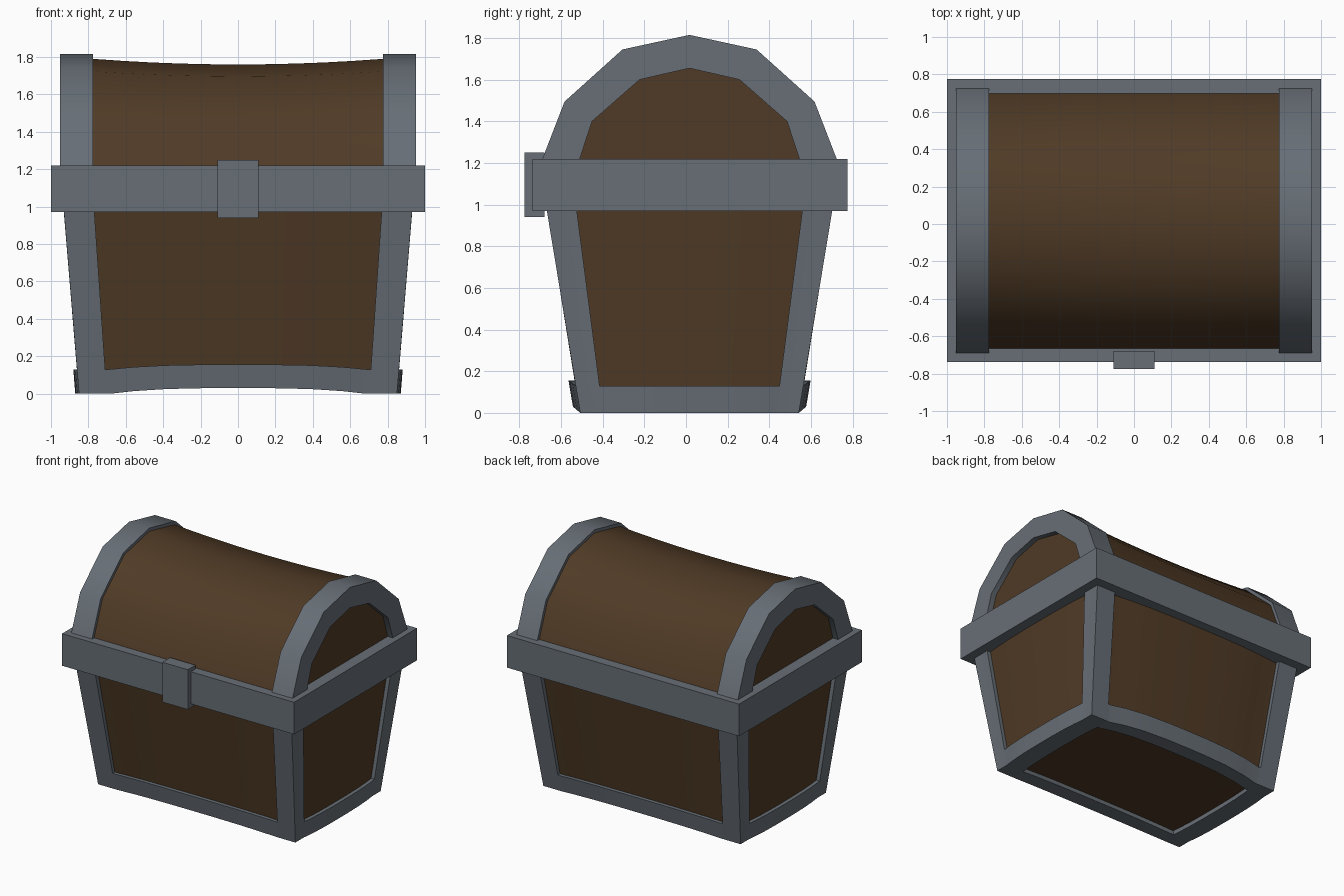
import bpy, bmesh, math

if "Cube" in bpy.data.objects:
    bpy.data.objects.remove(bpy.data.objects["Cube"])


def material(name, rgb):
    m = bpy.data.materials.new(name)
    m.use_nodes = True
    m.diffuse_color = (*rgb, 1)
    m.node_tree.nodes["Principled BSDF"].inputs["Base Color"].default_value = (*rgb, 1)
    return m


IRON = material("grey iron", (0.135, 0.156, 0.180))
WOOD = material("brown wood", (0.080, 0.043, 0.019))
MID_Y = 0.017


def finish(name, bm, mat):
    bmesh.ops.recalc_face_normals(bm, faces=bm.faces)
    mesh = bpy.data.meshes.new(name)
    bm.to_mesh(mesh)
    bm.free()
    mesh.materials.append(mat)
    ob = bpy.data.objects.new(name, mesh)
    bpy.context.collection.objects.link(ob)
    bpy.ops.object.select_all(action='DESELECT')
    ob.select_set(True)
    bpy.context.view_layer.objects.active = ob
    bpy.ops.object.shade_smooth_by_angle(angle=math.radians(32))
    return ob


def block(bm, lo, hi):
    verts = bmesh.ops.create_cube(bm, size=1)["verts"]
    for v in verts:
        for i in range(3):
            v.co[i] = hi[i] if v.co[i] > 0 else lo[i]


def bow(t):
    return max(0, 1 - abs(t / 0.8) ** 3)


def warp(co):
    """Taper the unit-wide chest body and bow its sides outward."""
    u, v, z = co
    x = u * (0.85 + 0.083 * z + 0.02 * bow(v))
    y = MID_Y + v * (0.525 + 0.165 * z + 0.035 * bow(u))
    return x, y, z + 0.03 * bow(u) * (1 - z)


def body_part(name, lo, hi, mat):
    bm = bmesh.new()
    block(bm, lo, hi)
    for axis in (0, 1):
        normal = [0, 0, 0]
        normal[axis] = 1
        for c in (0.2, 0.45, 0.65, 0.8, 0):
            for s in (-1, 1):
                point = [0, 0, 0]
                point[axis] = s * c
                if lo[axis] < s * c < hi[axis]:
                    bmesh.ops.bisect_plane(bm, geom=bm.verts[:] + bm.edges[:] + bm.faces[:],
                                           plane_co=point, plane_no=normal)
    for v in bm.verts:
        v.co = warp(v.co)
    return finish(name, bm, mat)


def loft(name, sections, mat):
    bm = bmesh.new()
    rings = [[bm.verts.new(p) for p in s] for s in sections]
    n = len(rings[0])
    for a, b in zip(rings, rings[1:]):
        for i in range(n):
            j = (i + 1) % n
            bm.faces.new((a[i], a[j], b[j], b[i]))
    bm.faces.new(rings[0])
    bm.faces.new(rings[-1])
    return finish(name, bm, mat)


def box(name, lo, hi, mat):
    bm = bmesh.new()
    block(bm, lo, hi)
    return finish(name, bm, mat)


def mirrored(half):
    return [(-y, z) for y, z in half] + [p for p in reversed(half[:-1])]


# Wooden body, recessed behind the iron frame
body_part("body", (-0.967, -0.95, 0.035), (0.967, 0.95, 1), WOOD)

# Corner posts and bottom rails
PU, PV, RAIL = 0.825, 0.79, 0.13
for sx, side in ((1, "left"), (-1, "right")):
    u0, u1 = sorted((sx * PU, sx))
    body_part(side + "_bottom_rail", (u0, -PV, 0), (u1, PV, RAIL), IRON)
    for sy, end in ((-1, "front"), (1, "back")):
        v0, v1 = sorted((sy * PV, sy))
        body_part(f"{end}_{side}_post", (u0, v0, 0), (u1, v1, 1), IRON)
for sy, end in ((-1, "front"), (1, "back")):
    v0, v1 = sorted((sy * PV, sy))
    body_part(end + "_bottom_rail", (-PU, v0, 0), (PU, v1, RAIL), IRON)

# Belt round the rim, and the clasp
box("belt", (-1, -0.737, 0.97), (1, 0.775, 1.22), IRON)
box("clasp", (-0.11, -0.775, 0.94), (0.11, -0.68, 1.25), IRON)

# Lid arches at both ends
outer = mirrored([(0.722, 1.18), (0.60, 1.495), (0.322, 1.745), (0, 1.815)])
inner = mirrored([(0.54, 1.18), (0.468, 1.40), (0.24, 1.60), (0, 1.655)])
for s, side in ((1, "left"), (-1, "right")):
    a, b = s * 0.775, s * 0.953
    loft(side + "_lid_arch",
         [[(a, MID_Y + p[0], p[1]), (b, MID_Y + p[0], p[1]),
           (b, MID_Y + q[0], q[1]), (a, MID_Y + q[0], q[1])]
          for p, q in zip(outer, inner)], IRON)


# Wooden lid, sagging towards the middle
def lid_section(x):
    k = (0.54 + 0.03 * (x / 0.775) ** 2) / 0.595
    return [(x, MID_Y + 0.965 * y, 1.22 + (z - 1.22) * k) for y, z in outer]


loft("lid", [lid_section(0.91 * i / 6) for i in range(-6, 7)], WOOD)
